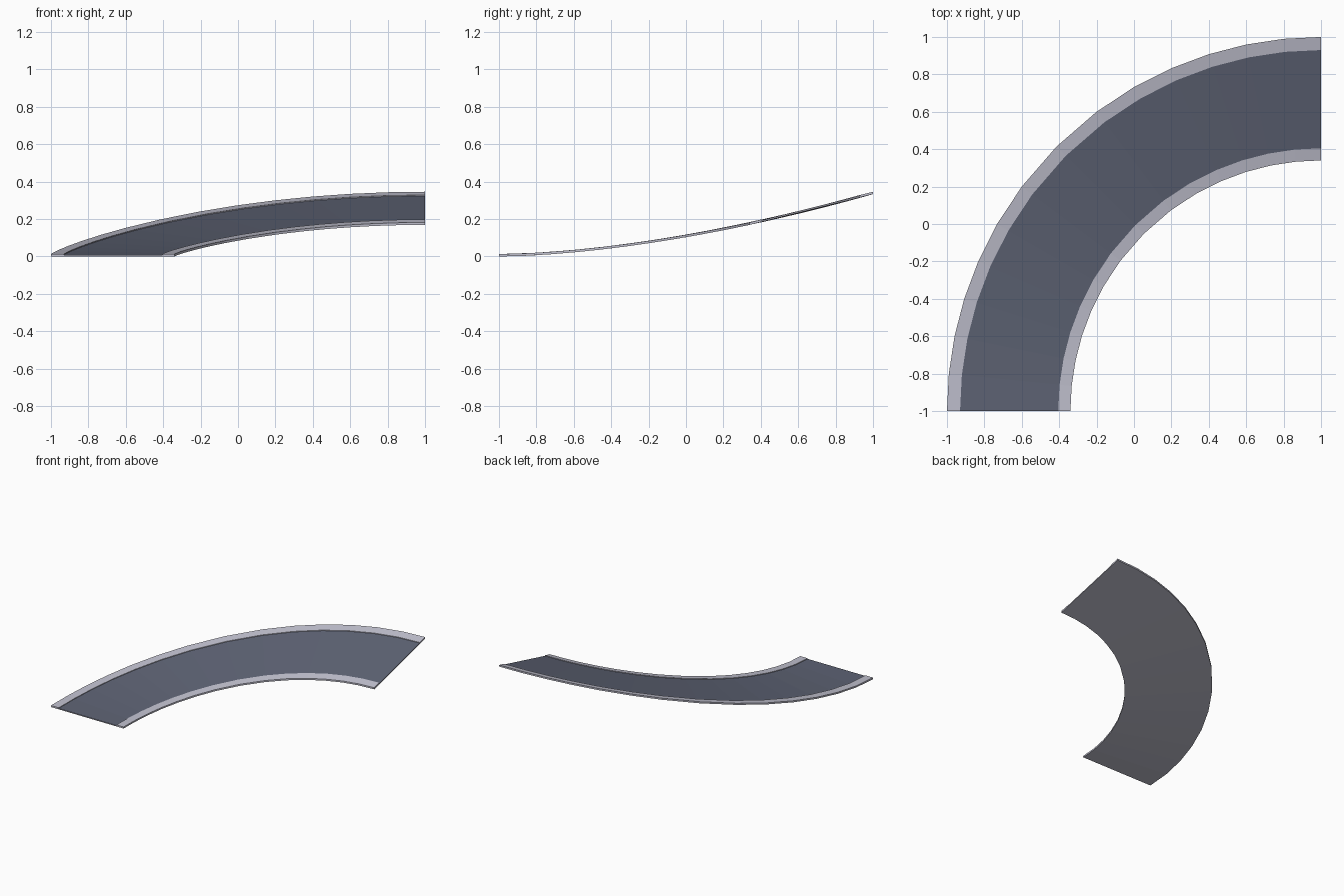
import bpy, bmesh, math

if "Cube" in bpy.data.objects:
    bpy.data.objects.remove(bpy.data.objects["Cube"])


def material(name, rgb):
    m = bpy.data.materials.new(name)
    m.diffuse_color = (*rgb, 1)
    m.use_nodes = True
    m.node_tree.nodes["Principled BSDF"].inputs["Base Color"].default_value = m.diffuse_color
    return m


kerb_grey = material("light kerb grey", (0.53, 0.53, 0.62))
road_grey = material("dark road grey", (0.113, 0.127, 0.178))

# Cross-section: radius from the bend centre and height above the underside
PROFILE = [(1.34, 0), (2.0, 0), (2.0, 0.013), (1.93, 0.013),
           (1.93, 0.008), (1.405, 0.008), (1.405, 0.013), (1.34, 0.013)]
ROAD_EDGE = 4  # profile edge that forms the road surface

# Stations around the quarter turn, symmetric about 45 degrees
half = [math.asin(0.1 * k) for k in range(7)]
angles = half + [math.pi / 4] + [math.pi / 2 - a for a in reversed(half)]


def ramp(r, a):
    """Climb height, growing with distance from the flat start."""
    return 0.333 * max(0.0, r * math.sin(a) / 2) ** 1.695


def base(r, a):
    """Each cross-section is straight between inner and outer edges."""
    t = (r - 1.34) / 0.66
    return ramp(1.34, a) * (1 - t) + ramp(2.0, a) * t


# Sweep the section round the bend
bm = bmesh.new()
rings = [[bm.verts.new((1 - r * math.cos(a), -1 + r * math.sin(a), base(r, a) + h))
          for r, h in PROFILE] for a in angles]
n = len(PROFILE)
for r0, r1 in zip(rings, rings[1:]):
    for i in range(n):
        j = (i + 1) % n
        f = bm.faces.new((r0[i], r0[j], r1[j], r1[i]))
        f.material_index = 1 if i == ROAD_EDGE else 0

# End caps: two kerb ends and the road end between them
for ring in (rings[0], rings[-1]):
    bm.faces.new(ring)
bmesh.ops.recalc_face_normals(bm, faces=bm.faces)

mesh = bpy.data.meshes.new("curved_road_ramp")
bm.to_mesh(mesh)
bm.free()
mesh.materials.append(kerb_grey)
mesh.materials.append(road_grey)
obj = bpy.data.objects.new("curved_road_ramp", mesh)
bpy.context.collection.objects.link(obj)
